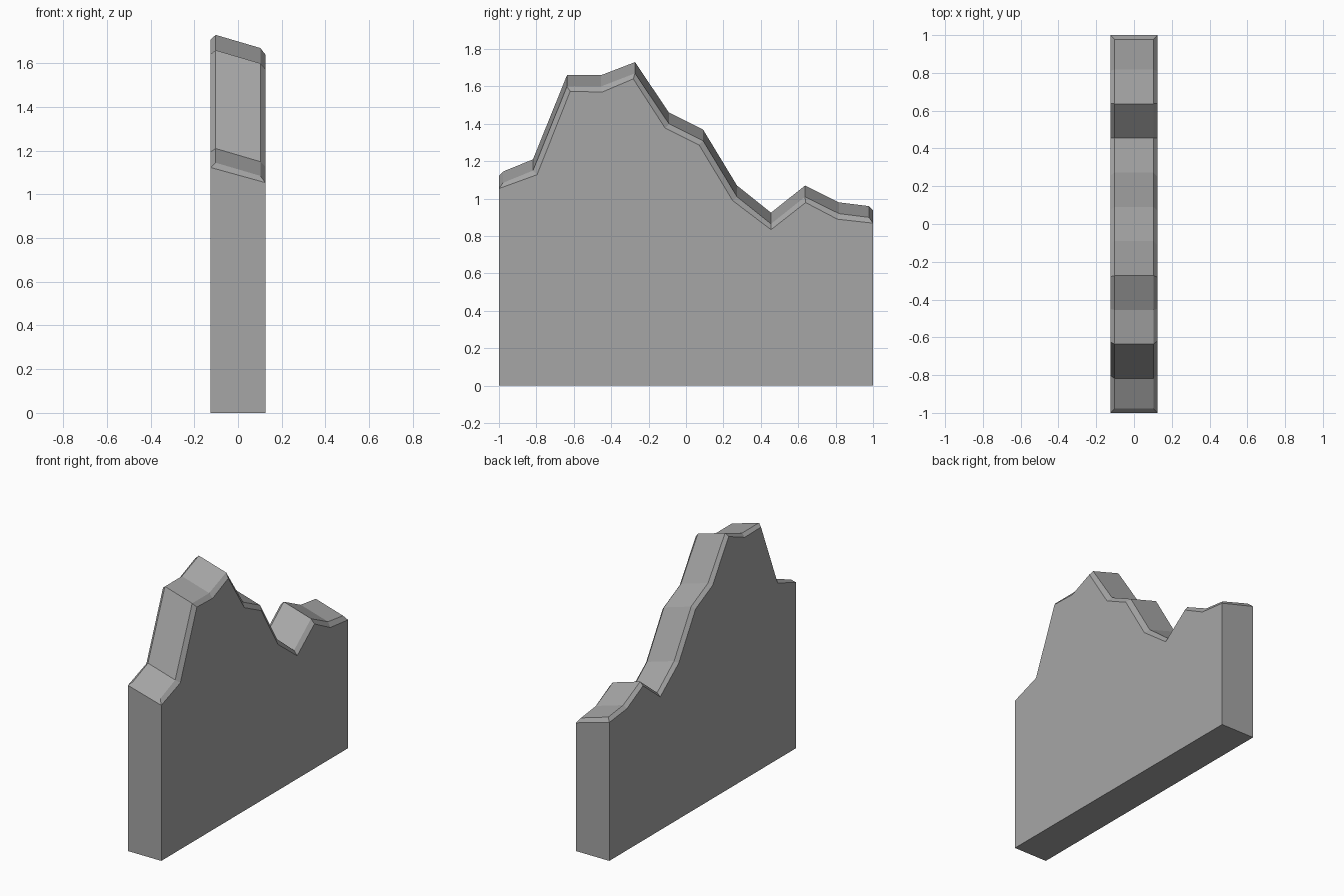
import bpy
import bmesh
from mathutils import Vector

default = bpy.data.objects.get("Cube")
if default:
    bpy.data.objects.remove(default, do_unlink=True)

# Stone colour
stone = bpy.data.materials.new("grey_stone")
stone.use_nodes = True
colour = (0.38, 0.38, 0.38, 1)
stone.diffuse_color = colour
stone.node_tree.nodes["Principled BSDF"].inputs["Base Color"].default_value = colour

HALF, INNER, TILT = 0.125, 0.102, 0.03
# Ridge heights along the wall, evenly spaced from front to back
heights = [1.115, 1.18, 1.63, 1.63, 1.70, 1.43, 1.34, 1.04, 0.895, 1.04, 0.95, 0.93]
last = len(heights) - 1
ridge = [Vector((-1 + 2 * i / last, z)) for i, z in enumerate(heights)]
ridge[0].x, ridge[last].x = -0.978, 0.978


def normal(a, b):
    d = (b - a).normalized()
    return Vector((-d.y, d.x))


def lowered(i, depth):
    """Chamfer point: the ridge point moved inward along its mean normal."""
    if i in (0, last):
        return Vector((-1 if i == 0 else 1, ridge[i].y - depth))
    n = normal(ridge[i - 1], ridge[i]) + normal(ridge[i], ridge[i + 1])
    return ridge[i] - n.normalized() * depth


# Broken wall slab: rows across the top, then sides, ends and base
bm = bmesh.new()
rows = []
for i, p in enumerate(ridge):
    left, right = lowered(i, 0.031), lowered(i, 0.022)
    rows.append([bm.verts.new(c) for c in (
        (HALF, left.x, left.y - TILT),
        (INNER, p.x, p.y - TILT),
        (-INNER, p.x, p.y + TILT),
        (-HALF, right.x, right.y + TILT))])

for a, b in zip(rows, rows[1:]):
    for k in range(3):
        bm.faces.new((a[k], b[k], b[k + 1], a[k + 1]))

feet = [[bm.verts.new((x, y, 0)) for x in (HALF, -HALF)] for y in (-1, 1)]
for row, foot in ((rows[0], feet[0]), (rows[last], feet[1])):
    bm.faces.new(row)
    bm.faces.new((row[0], row[3], foot[1], foot[0]))
for side, k in ((0, 0), (1, 3)):
    bm.faces.new([r[k] for r in rows] + [feet[1][side], feet[0][side]])
bm.faces.new((feet[0][0], feet[0][1], feet[1][1], feet[1][0]))
bmesh.ops.recalc_face_normals(bm, faces=bm.faces[:])

mesh = bpy.data.meshes.new("broken_wall")
bm.to_mesh(mesh)
bm.free()
mesh.materials.append(stone)
wall = bpy.data.objects.new("broken_wall", mesh)
bpy.context.collection.objects.link(wall)
